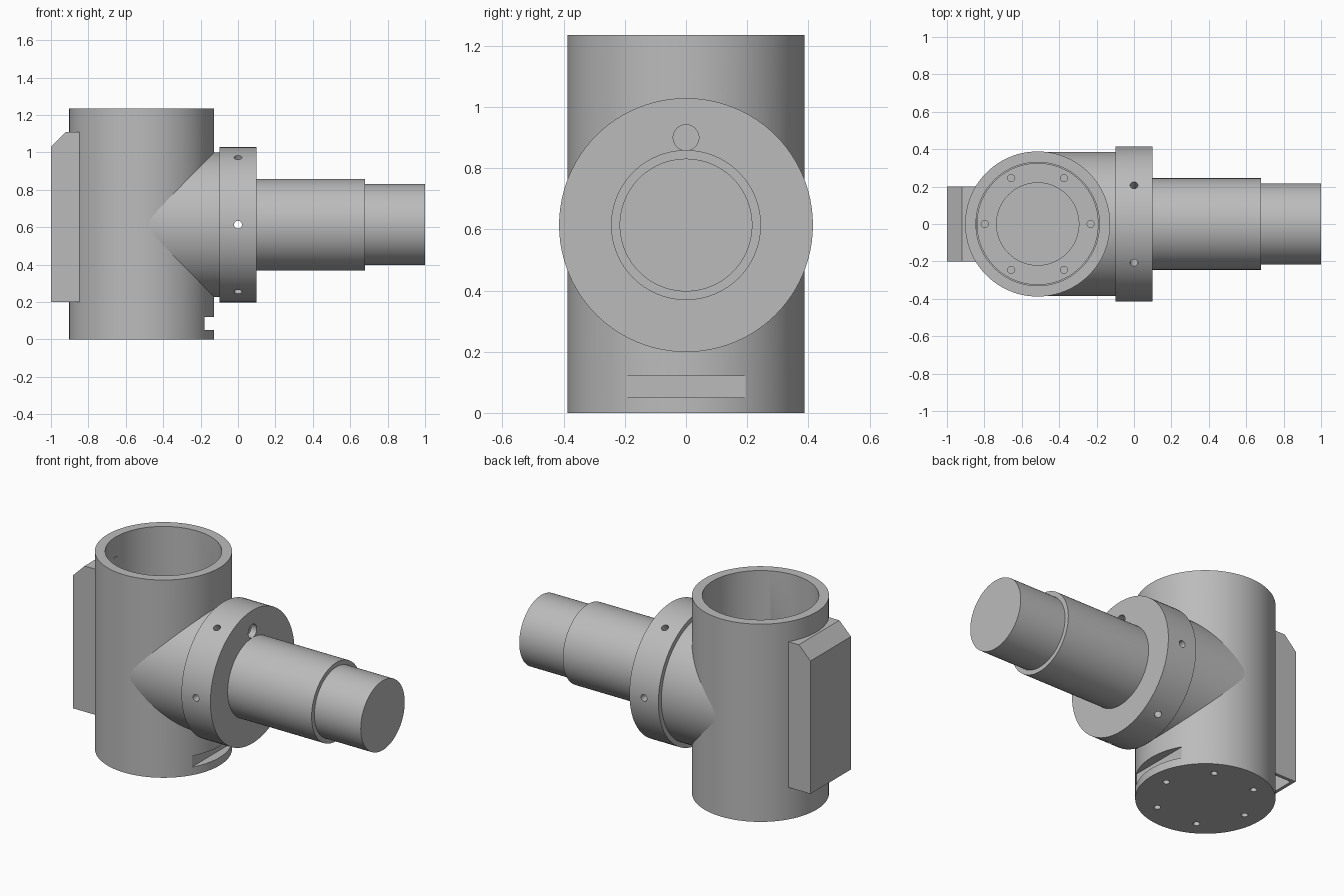
import bpy, math
from mathutils import Vector

cube = bpy.data.objects.get("Cube")
if cube:
    bpy.data.objects.remove(cube, do_unlink=True)

grey = bpy.data.materials.new("machined_grey")
grey.use_nodes = True
colour = (0.5, 0.5, 0.5, 1)
grey.diffuse_color = colour
grey.node_tree.nodes["Principled BSDF"].inputs["Base Color"].default_value = colour

CX, CZ = -0.515, 0.614      # upright axis x, side axis z
SIDE = (math.pi / 2, 0, 0)


def rod(name, start, end, radius, sides=96):
    """Cylinder between two points."""
    a, b = Vector(start), Vector(end)
    turn = (b - a).to_track_quat('Z', 'Y').to_euler()
    bpy.ops.mesh.primitive_cylinder_add(vertices=sides, radius=radius, depth=(b - a).length,
                                        location=(a + b) / 2, rotation=turn)
    ob = bpy.context.object
    ob.name = name
    ob.data.materials.append(grey)
    return ob


def upright(name, z0, z1, radius, x=CX, y=0, sides=96):
    return rod(name, (x, y, z0), (x, y, z1), radius, sides)


def along(name, x0, x1, radius, z=CZ, sides=96):
    return rod(name, (x0, 0, z), (x1, 0, z), radius, sides)


def prism(name, profile, half):
    """Extrude an x-z profile to both sides of y = 0."""
    n = len(profile)
    verts = [(x, s * half, z) for s in (-1, 1) for x, z in profile]
    faces = [list(range(n)), list(range(2 * n - 1, n - 1, -1))]
    faces += [[i, i + n, (i + 1) % n + n, (i + 1) % n] for i in range(n)]
    me = bpy.data.meshes.new(name)
    me.from_pydata(verts, [], faces)
    me.materials.append(grey)
    ob = bpy.data.objects.new(name, me)
    bpy.context.collection.objects.link(ob)
    return ob


def block(name, x0, x1, z0, z1, half):
    return prism(name, [(x0, z0), (x1, z0), (x1, z1), (x0, z1)], half)


def select(ob):
    bpy.ops.object.select_all(action='DESELECT')
    ob.select_set(True)
    bpy.context.view_layer.objects.active = ob


def cut(ob, cutters):
    for c in cutters:
        select(ob)
        m = ob.modifiers.new("cut", 'BOOLEAN')
        m.operation, m.solver, m.object = 'DIFFERENCE', 'EXACT', c
        bpy.ops.object.modifier_apply(modifier=m.name)


# Solid parts
body = upright("upright_housing", 0, 1.235, 0.388)
branch = along("side_branch", CX, -0.08, 0.386)
flange = along("flange_ring", -0.1, 0.1, 0.415)
shaft = along("shaft", 0.08, 0.68, 0.245)
tip = along("shaft_tip", 0.66, 1.0, 0.217)
bracket = prism("back_box", [(-1, 0.2), (-0.843, 0.2), (-0.843, 1.11),
                             (-0.92, 1.11), (-1, 1.03)], 0.2)

# Bores
bore = upright("main_bore", 0.22, 1.4, 0.33)
step = upright("bore_step", 0.15, 0.3, 0.323)
recess = upright("floor_recess", 0.11, 0.3, 0.22)
side_bore = along("side_bore", CX, 0.06, 0.33)
slot = block("slot_cutter", -0.182, 0, 0.05, 0.12, 0.195)

# Screw holes in the floor and the underside
holes = []
for i in range(6):
    a = i * math.pi / 3
    x, y = CX + 0.283 * math.cos(a), 0.283 * math.sin(a)
    holes.append(upright("floor_hole", 0.1, 0.3, 0.019, x, y, 24))
    holes.append(upright("base_hole", -0.05, 0.05, 0.019, x, y, 24))

# Radial holes through the flange and one hole in its face
radial = []
for i in range(3):
    a = i * math.pi / 3
    d = Vector((0, math.cos(a), math.sin(a))) * 0.5
    mid = Vector((0, 0, CZ))
    radial.append(rod("radial_hole", mid - d, mid + d, 0.021, 32))
face_hole = along("face_hole", 0.03, 0.2, 0.042, 0.9, 48)
pocket = block("box_pocket", -0.98, -0.86, 0.1, 1.0, 0.18)

cut(body, [bore, step, recess, side_bore, slot] + holes)
cut(branch, [bore, side_bore])
cut(flange, [side_bore, face_hole] + radial)
cut(bracket, [pocket])

for c in [bore, step, recess, side_bore, slot, face_hole, pocket] + holes + radial:
    bpy.data.objects.remove(c, do_unlink=True)

for ob in (body, branch, flange, shaft, tip, bracket):
    select(ob)
    bpy.ops.object.shade_smooth_by_angle(angle=math.radians(30))
